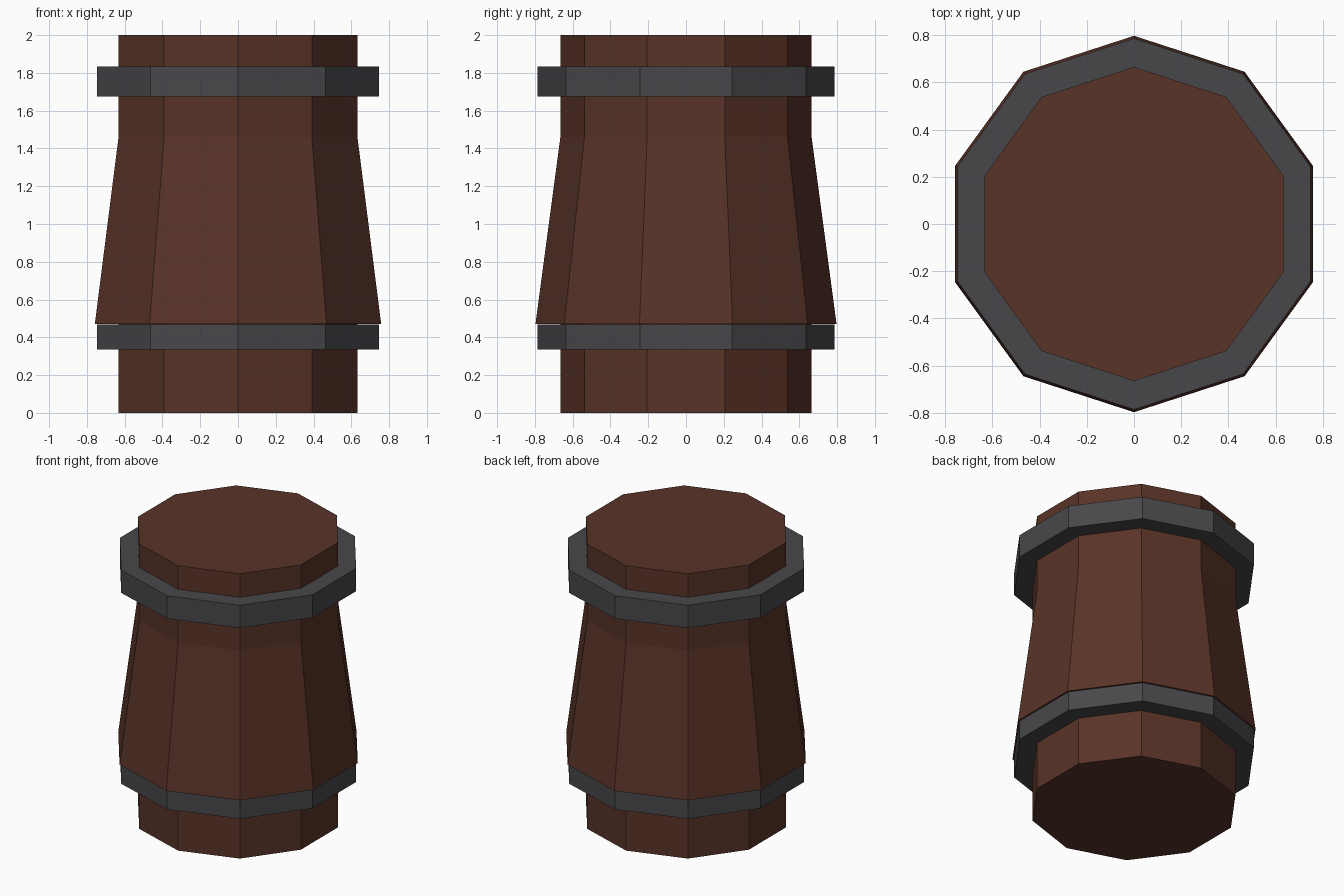
import bpy, bmesh, math

cube = bpy.data.objects.get("Cube")
if cube:
    bpy.data.objects.remove(cube)

SIDES = 10


def material(name, rgb):
    m = bpy.data.materials.new(name)
    m.use_nodes = True
    m.diffuse_color = (*rgb, 1)
    m.node_tree.nodes["Principled BSDF"].inputs["Base Color"].default_value = (*rgb, 1)
    return m


def lathe(name, profile, mat, closed=False):
    """Turn a (radius, height) profile into a flat-sided solid with a corner on the y axis."""
    bm = bmesh.new()
    rings = []
    for r, z in profile:
        angles = [math.pi / 2 + math.tau * i / SIDES for i in range(SIDES)]
        rings.append([bm.verts.new((r * math.cos(a), r * math.sin(a), z)) for a in angles])
    pairs = list(zip(rings, rings[1:]))
    if closed:
        pairs.append((rings[-1], rings[0]))
    else:
        bm.faces.new(rings[0])
        bm.faces.new(rings[-1])
    for low, high in pairs:
        for i in range(SIDES):
            j = (i + 1) % SIDES
            bm.faces.new((low[i], low[j], high[j], high[i]))
    bmesh.ops.recalc_face_normals(bm, faces=bm.faces)
    mesh = bpy.data.meshes.new(name)
    bm.to_mesh(mesh)
    bm.free()
    mesh.materials.append(mat)
    obj = bpy.data.objects.new(name, mesh)
    bpy.context.collection.objects.link(obj)
    return obj


wood = material("dark_brown_wood", (0.098, 0.033, 0.021))
iron = material("dark_grey_iron", (0.064, 0.064, 0.071))

# Wooden body: straight foot, wide shoulder tapering up to a straight neck
R = 0.665
lathe("barrel_body", [(R, 0), (R, 0.47), (0.797, 0.47), (R, 1.46), (R, 2)], wood)

# Metal hoops around the foot and the neck
for name, bottom, top in (("lower_hoop", 0.335, 0.469), ("upper_hoop", 1.675, 1.835)):
    lathe(name, [(R, bottom), (0.786, bottom), (0.786, top), (R, top)], iron, closed=True)
